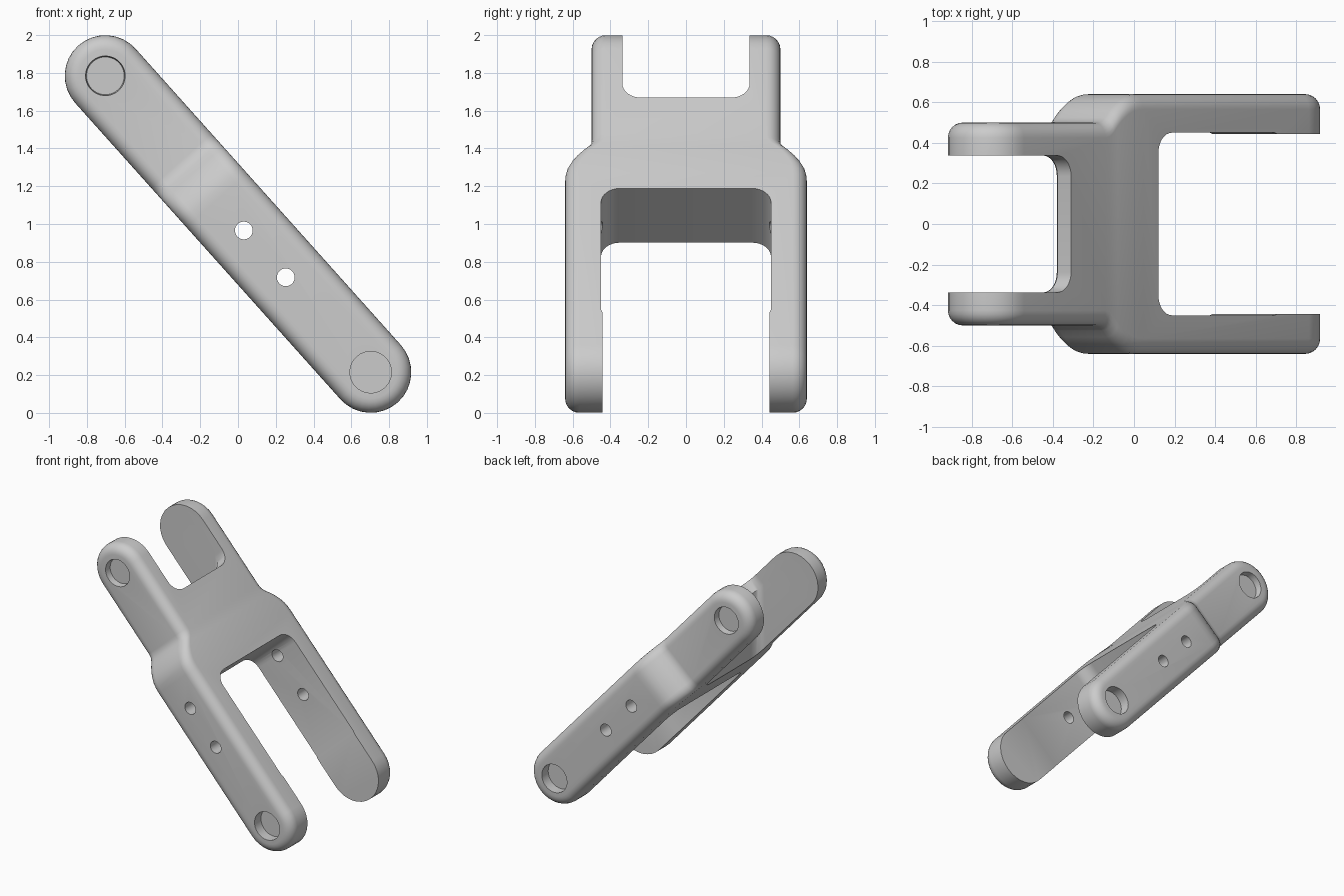
import bpy, bmesh, math
from mathutils import Matrix

if "Cube" in bpy.data.objects:
    bpy.data.objects.remove(bpy.data.objects["Cube"], do_unlink=True)

# Local frame: X along the link, Y across the fork, Z through its depth
HALF = 1.053          # pivot distance from the middle
R = 0.215             # end radius
FILLET = 0.075        # rounding of the outer edges
JOG = [(-0.45, 0.5), (-0.42, 0.505), (-0.39, 0.525), (-0.36, 0.557),
       (-0.33, 0.583), (-0.29, 0.61), (-0.25, 0.629), (-0.21, 0.638), (-0.17, 0.64)]


def half_width(u):
    if u <= JOG[0][0]:
        return JOG[0][1]
    for (u0, w0), (u1, w1) in zip(JOG, JOG[1:]):
        if u <= u1:
            return w0 + (w1 - w0) * (u - u0) / (u1 - u0)
    return JOG[-1][1]


def make_object(name, bm):
    bmesh.ops.recalc_face_normals(bm, faces=bm.faces)
    mesh = bpy.data.meshes.new(name)
    bm.to_mesh(mesh)
    bm.free()
    obj = bpy.data.objects.new(name, mesh)
    bpy.context.collection.objects.link(obj)
    return obj


def bridge(bm, a, b):
    n = len(a)
    for i in range(n):
        j = (i + 1) % n
        bm.faces.new((a[i], a[j], b[j], b[i]))


def capsule_half(inset, steps=8):
    # Upper half of the capsule outline, from tip to tip
    r = R - inset
    arc = [math.pi / 2 * i / steps for i in range(steps + 1)]
    left = [(-HALF - r * math.cos(a), r * math.sin(a)) for a in arc]
    right = [(HALF + r * math.sin(a), r * math.cos(a)) for a in arc]
    return left + [(u, r) for u, w in JOG] + right


def build_body():
    bm = bmesh.new()
    steps = 6
    sides = []
    for side in (1, -1):
        rings = []
        for k in range(steps + 1):
            a = math.pi / 2 * k / steps
            inset = FILLET * (1 - math.cos(a))
            drop = FILLET * (1 - math.sin(a))
            half = capsule_half(inset)
            outline = half + [(u, -z) for u, z in half[-2:0:-1]]
            rings.append([bm.verts.new((u, side * (half_width(u) - drop), z))
                          for u, z in outline])
        for a, b in zip(rings, rings[1:]):
            bridge(bm, a, b)
        # Strips across the flat of the arm, following the jog
        top, m = rings[-1], len(half) - 1
        n = len(top)
        bm.faces.new((top[0], top[1], top[n - 1]))
        bm.faces.new((top[m], top[m + 1], top[m - 1]))
        for i in range(1, m - 1):
            bm.faces.new((top[i], top[i + 1], top[n - i - 1], top[n - i]))
        sides.append(rings[0])
    bridge(bm, sides[0], sides[1])
    return make_object("fork_link", bm)


def slot_cutter(name, floor, direction, mouth, width, radius, layers, steps=8):
    # Slot outline with rounded inner corners, lofted through the depth
    half = list(mouth)
    for i in range(steps + 1):
        a = math.pi / 2 * i / steps
        half.append((floor + direction * radius * (1 - math.sin(a)),
                     width - radius * (1 - math.cos(a))))
    outline = half + [(u, -y) for u, y in reversed(half)]
    bm = bmesh.new()
    rings = [[bm.verts.new((u + shift, y, z)) for u, y in outline] for z, shift in layers]
    for a, b in zip(rings, rings[1:]):
        bridge(bm, a, b)
    bm.faces.new(rings[0])
    bm.faces.new(rings[-1])
    return make_object(name, bm)


def hole_cutter(name, u, y, depth, r_in, r_out):
    # Round cutter along Y, with the outer radius towards +Y
    bm = bmesh.new()
    flip = 1 if y >= 0 else -1
    matrix = Matrix.Translation((u, y, 0)) @ Matrix.Rotation(-flip * math.pi / 2, 4, 'X')
    bmesh.ops.create_cone(bm, cap_ends=True, segments=32, radius1=r_in,
                          radius2=r_out, depth=depth, matrix=matrix)
    return make_object(name, bm)


body = build_body()

cutters = [
    slot_cutter("wide_slot", -0.06, 1, [(2, 0.443), (0.82, 0.443), (0.8, 0.45)],
                0.45, 0.1, [(0.4, 0), (-0.4, 0)]),
    # Narrow slot, relieved on the underside of the web
    slot_cutter("narrow_slot", -0.705, -1, [(-2, 0.337)], 0.337, 0.1,
                [(0.4, 0), (0.125, 0), (-0.215, 0.375), (-0.4, 0.58)]),
]
for u in (0.046, 0.379):
    cutters.append(hole_cutter("pin_hole", u, 0, 2, 0.047, 0.047))
for side in (1, -1):
    cutters.append(hole_cutter("narrow_pivot_pocket", -HALF, side * 0.5, 0.1, 0.1, 0.11))
    cutters.append(hole_cutter("wide_pivot_pocket", HALF, side * 0.64, 0.16, 0.11, 0.11))

# Cut the slots, holes and pockets
bpy.context.view_layer.objects.active = body
for cutter in cutters:
    cutter.hide_render = True
    mod = body.modifiers.new("cut", 'BOOLEAN')
    mod.operation = 'DIFFERENCE'
    mod.solver = 'EXACT'
    mod.object = cutter
    bpy.ops.object.modifier_apply(modifier=mod.name)
    bpy.data.objects.remove(cutter, do_unlink=True)

# Tilt the link and smooth it
body.rotation_euler = (0, math.atan2(0.745, 0.667), 0)
body.location = (0, 0, 1)
bpy.ops.object.select_all(action='DESELECT')
body.select_set(True)
bpy.ops.object.shade_smooth_by_angle(angle=math.radians(30))
